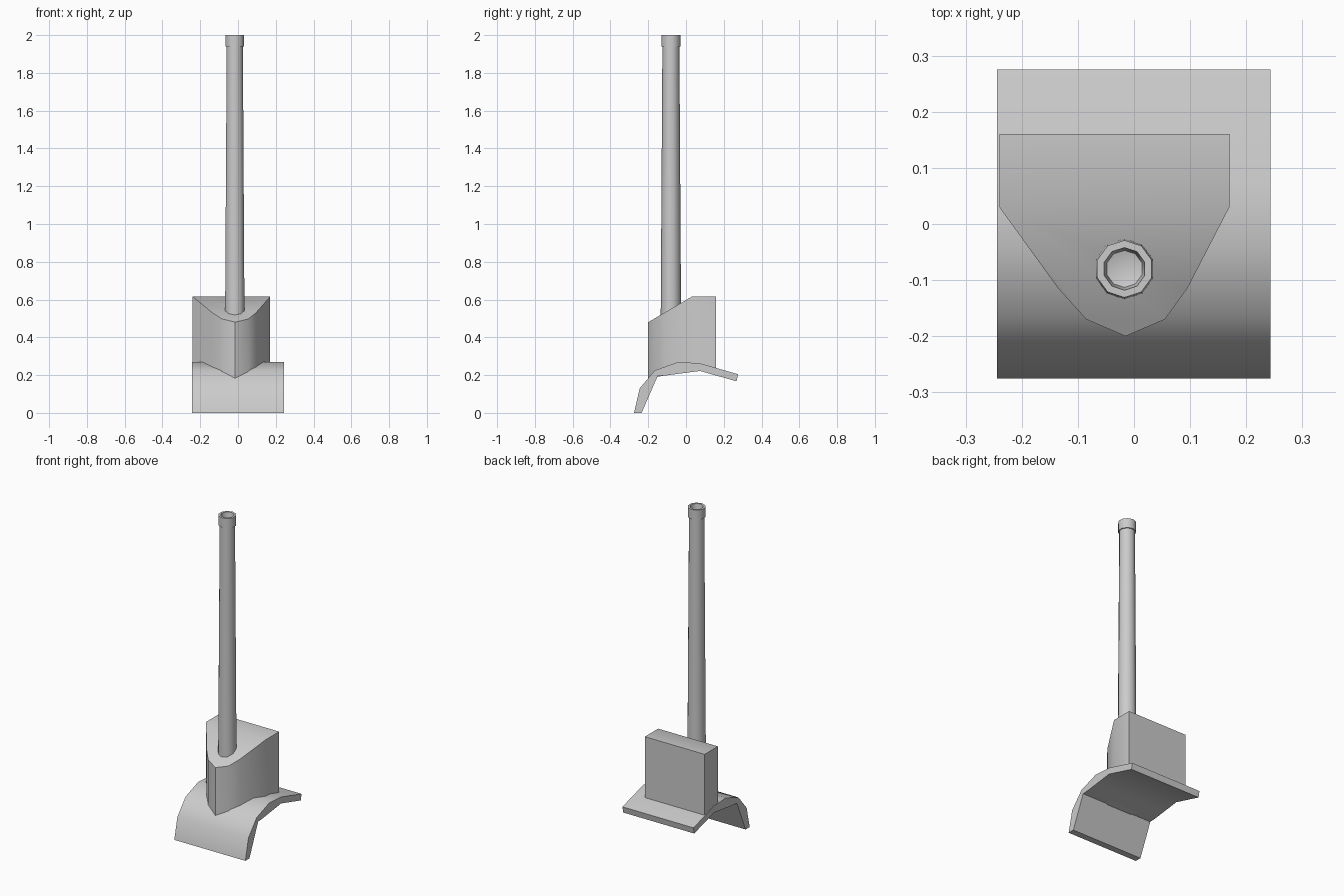
import bpy, math

if "Cube" in bpy.data.objects:
    bpy.data.objects.remove(bpy.data.objects["Cube"])


def make(name, verts, faces, angle=40):
    me = bpy.data.meshes.new(name)
    me.from_pydata(verts, [], faces)
    me.validate()
    ob = bpy.data.objects.new(name, me)
    bpy.context.collection.objects.link(ob)
    bpy.ops.object.select_all(action='DESELECT')
    ob.select_set(True)
    bpy.context.view_layer.objects.active = ob
    bpy.ops.object.mode_set(mode='EDIT')
    bpy.ops.mesh.select_all(action='SELECT')
    bpy.ops.mesh.normals_make_consistent(inside=False)
    bpy.ops.object.mode_set(mode='OBJECT')
    bpy.ops.object.shade_smooth_by_angle(angle=math.radians(angle))
    return ob


def side_quads(n):
    return [(i, (i + 1) % n, n + (i + 1) % n, n + i) for i in range(n)]


# Curved base plate: outer and inner profile lines (y, z) extruded along x
outer = [(-0.275, 0), (-0.245, 0.13), (-0.165, 0.225), (-0.04, 0.27), (0.075, 0.262), (0.275, 0.205)]
inner = [(-0.235, 0), (-0.15, 0.195), (-0.10, 0.199), (-0.04, 0.207), (0.075, 0.222), (0.268, 0.167)]
n = len(outer)
verts = [(x, y, z) for x in (-0.244, 0.243) for y, z in outer + inner]
faces = [(0, n, 3 * n, 2 * n), (n - 1, 2 * n - 1, 4 * n - 1, 3 * n - 1)]
for i in range(n - 1):
    for k in (0, n):
        faces.append((k + i, k + i + 1, 2 * n + k + i + 1, 2 * n + k + i))
    for k in (0, 2 * n):
        faces.append((k + i, k + i + 1, k + n + i + 1, k + n + i))
make("base_plate", verts, faces, 45)

# Pointed socket block with a sloping front top
outline = [(0.17, 0.03), (0.17, 0.16), (-0.24, 0.16), (-0.24, 0.03), (-0.135, -0.115),
           (-0.085, -0.17), (-0.015, -0.2), (0.055, -0.17), (0.095, -0.115)]
n = len(outline)
slope = lambda y, back, front: back + (front - back) * max(0, (0.03 - y) / 0.23)
verts = [(x, y, slope(y, 0.225, 0.182)) for x, y in outline]
verts += [(x, y, slope(y, 0.615, 0.48)) for x, y in outline]
faces = side_quads(n)
for k in (0, n):
    faces += [tuple(k + i for i in range(4)), tuple(k + i for i in (0, 3, 4, 5, 6, 7, 8))]
make("socket_block", verts, faces, 33)

# Tapered pole with a collar and a small cup in its end
rings = [(0.055, 0.21), (0.054, 0.5), (0.045, 1.94), (0.051, 1.94), (0.051, 2.0),
         (0.038, 2.0), (0.033, 1.965)]
n = 10
verts = [(-0.017 + r * math.cos(math.tau * (i + 0.5) / n), -0.08 + r * math.sin(math.tau * (i + 0.5) / n), z)
         for r, z in rings for i in range(n)]
faces = [tuple(range(n))]
for k in range(len(rings) - 1):
    faces += [tuple(v + k * n for v in q) for q in side_quads(n)]
tip, last = len(verts), (len(rings) - 1) * n
verts.append((-0.017, -0.08, 1.955))
faces += [(last + i, last + (i + 1) % n, tip) for i in range(n)]
make("pole", verts, faces, 40)
